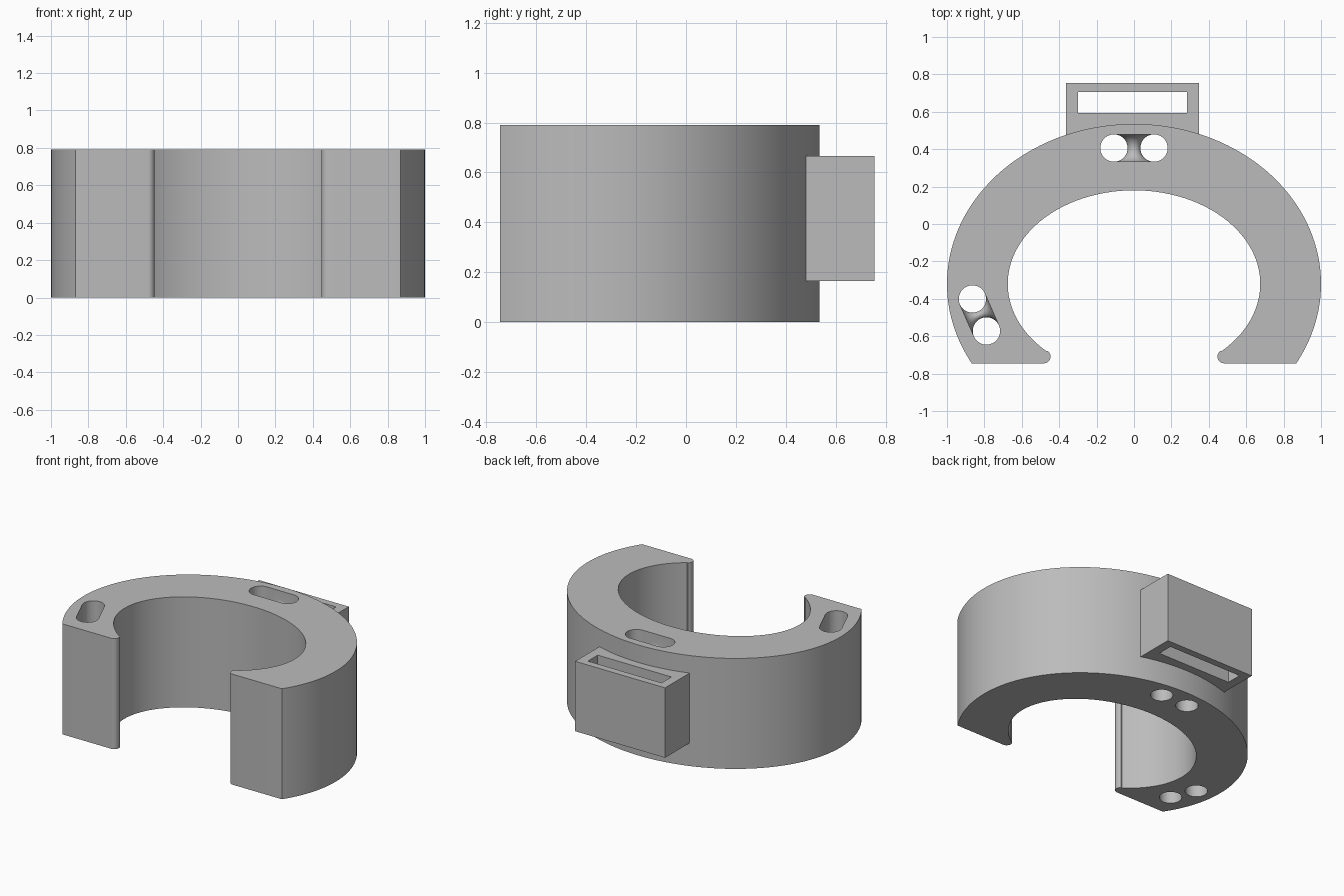
import bpy, bmesh
from math import sin, cos, pi, radians, hypot, atan2
from mathutils import Matrix

if "Cube" in bpy.data.objects:
    bpy.data.objects.remove(bpy.data.objects["Cube"])

HEIGHT = 0.79
CENTER_Y = -0.32

grey = bpy.data.materials.new("plain_grey")
grey.use_nodes = True
colour = (0.5, 0.5, 0.5, 1)
grey.diffuse_color = colour
grey.node_tree.nodes["Principled BSDF"].inputs["Base Color"].default_value = colour


def finish(name, bm):
    bmesh.ops.recalc_face_normals(bm, faces=bm.faces[:])
    mesh = bpy.data.meshes.new(name)
    bm.to_mesh(mesh)
    bm.free()
    mesh.materials.append(grey)
    obj = bpy.data.objects.new(name, mesh)
    bpy.context.collection.objects.link(obj)
    return obj


def prism(name, outline, low, high):
    bm = bmesh.new()
    base = bm.faces.new([bm.verts.new((x, y, low)) for x, y in outline])
    top = bmesh.ops.extrude_face_region(bm, geom=[base])["geom"]
    verts = [v for v in top if isinstance(v, bmesh.types.BMVert)]
    bmesh.ops.translate(bm, verts=verts, vec=(0, 0, high - low))
    return finish(name, bm)


def box(name, x0, x1, y0, y1, z0, z1):
    return prism(name, [(x0, y0), (x1, y0), (x1, y1), (x0, y1)], z0, z1)


def arc(cx, cy, rx, ry, start, end, steps):
    angles = [radians(start + (end - start) * i / steps) for i in range(steps + 1)]
    return [(cx + rx * cos(a), cy + ry * sin(a)) for a in angles]


def combine(target, tool, operation):
    mod = target.modifiers.new(tool.name, "BOOLEAN")
    mod.operation = operation
    mod.solver = "EXACT"
    mod.object = tool
    bpy.context.view_layer.objects.active = target
    bpy.ops.object.modifier_apply(modifier=mod.name)
    bpy.data.objects.remove(tool)


def slot_cutter(name, p, q, radius=0.073, crown=0.62, rings=24, steps=16):
    """Slot open at the top, parting over a rounded saddle into two round holes."""
    half = hypot(q[0] - p[0], q[1] - p[1]) / 2
    low, high = -0.1, HEIGHT + 0.1
    bm = bmesh.new()
    loops = []
    for i in range(rings + 1):
        t = -pi / 2 + pi * i / rings
        v, w = radius * sin(t), radius * cos(t)
        out, inn = half + w, half - w
        pts = [(-out, low), (-out, crown), (-out, high),
               (out, high), (out, crown), (out, low), (inn, low)]
        pts += arc(0, crown, inn, inn, 0, 180, steps) + [(-inn, low)]
        loops.append([bm.verts.new((u, v, z)) for u, z in pts])
    for a, b in zip(loops, loops[1:]):
        for j in range(len(a)):
            k = (j + 1) % len(a)
            bm.faces.new((a[j], a[k], b[k], b[j]))
    # flat side walls above the saddle
    for loop in (loops[0], loops[-1]):
        bm.faces.new([loop[1], loop[2], loop[3], loop[4]] + loop[8:-2])
    bmesh.ops.remove_doubles(bm, verts=bm.verts[:], dist=0.00001)
    turn = Matrix.Rotation(atan2(q[1] - p[1], q[0] - p[0]), 4, "Z")
    move = Matrix.Translation(((p[0] + q[0]) / 2, (p[1] + q[1]) / 2, 0))
    bm.transform(move @ turn)
    obj = finish(name, bm)
    obj.hide_render = True
    return obj


# Open oval cuff with rounded inner tips
tip = arc(0.482, -0.709, 0.036, 0.036, 125, 270, 10)
outline = arc(0, CENTER_Y, 1, 0.855, -29.8, 209.8, 96)
outline += [(-x, y) for x, y in reversed(tip)]
outline += arc(0, CENTER_Y, 0.675, 0.5, 226, -46, 80)
outline += tip
cuff = prism("cuff", outline, 0, HEIGHT)

# Strap bracket on the back with a slot right through it
bracket = box("strap_bracket", -0.363, 0.348, 0.46, 0.755, 0.165, 0.665)
combine(cuff, bracket, "UNION")
opening = box("strap_opening", -0.30, 0.283, 0.594, 0.705, 0.1, 0.7)
combine(cuff, opening, "DIFFERENCE")

# Paired cord holes at the back and in both arms
pairs = [((-0.107, 0.406), (0.107, 0.406))]
pairs += [((s * 0.864, -0.401), (s * 0.789, -0.572)) for s in (-1, 1)]
for p, q in pairs:
    combine(cuff, slot_cutter("cord_slot", p, q), "DIFFERENCE")

bpy.ops.object.select_all(action="DESELECT")
cuff.select_set(True)
bpy.context.view_layer.objects.active = cuff
bpy.ops.object.shade_smooth_by_angle(angle=radians(30))
